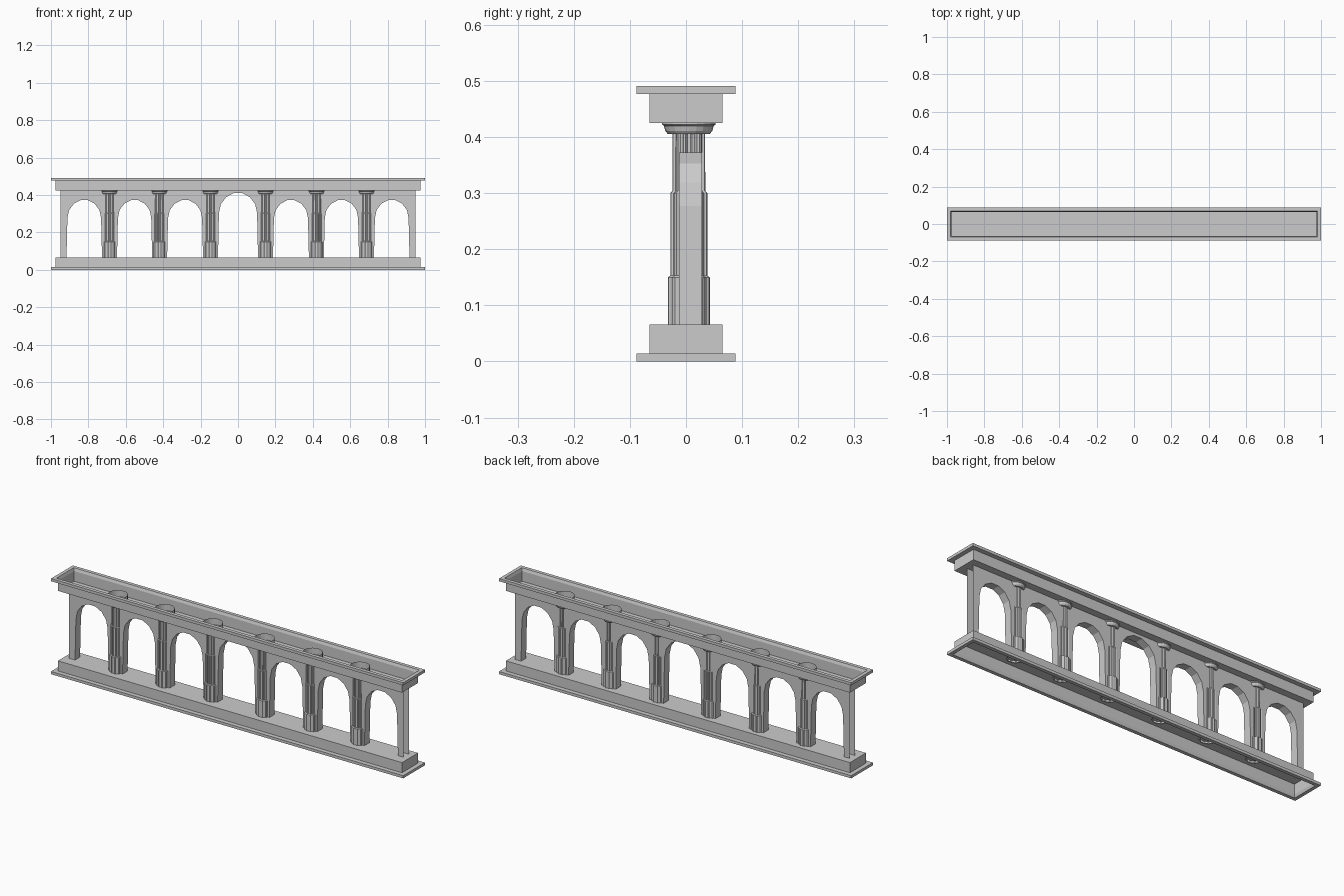
import bpy
from math import sin, cos, pi

if "Cube" in bpy.data.objects:
    bpy.data.objects.remove(bpy.data.objects["Cube"])


def make(name, verts, faces):
    me = bpy.data.meshes.new(name)
    me.from_pydata(verts, [], faces)
    me.update()
    ob = bpy.data.objects.new(name, me)
    bpy.context.collection.objects.link(ob)
    return ob


def loft(name, rings, cap_first=False):
    """Join equal-length closed rings with quads."""
    n = len(rings[0])
    verts = [v for r in rings for v in r]
    faces = [(k * n + i, k * n + (i + 1) % n, (k + 1) * n + (i + 1) % n, (k + 1) * n + i)
             for k in range(len(rings) - 1) for i in range(n)]
    if cap_first:
        faces.append(tuple(range(n))[::-1])
    return make(name, verts, faces)


def rect(hx, hy, z):
    return [(-hx, -hy, z), (hx, -hy, z), (hx, hy, z), (-hx, hy, z)]


# Hollow trays: cornice opens upward, plinth is its mirror image opening downward
H = 0.491
TRAY = [(0.977, 0.065, 0.425), (0.977, 0.065, 0.477), (1.0, 0.088, 0.477),
        (1.0, 0.088, H), (0.982, 0.070, H), (0.977, 0.065, 0.477)]
loft("cornice", [rect(*p) for p in TRAY], True)
plinth = loft("plinth", [rect(x, y, H - z) for x, y, z in TRAY], True)
plinth.data.flip_normals()

# Arcade wall: front and back sheets joined by the arch linings, open ends
Y0, Y1, ZB, ZT, XE = -0.0125, 0.0285, 0.066, 0.425, 0.95
HALF_ARCHES = [(-0.822, 0.095, 0.372), (-0.553, 0.094, 0.372), (-0.283, 0.096, 0.372)]
ARCHES = HALF_ARCHES + [(0, 0.107, 0.410)] + [(-x, h, a) for x, h, a in HALF_ARCHES[::-1]]
SEG = 7


def arch_points(cx, half, apex):
    r = half - 0.005
    spring = apex - half
    pts = [(cx - half, ZB)]
    for i in range(SEG + 1):
        t = pi - pi * i / SEG
        pts.append((cx + r * cos(t), spring + half * sin(t) / sin(pi * (SEG // 2) / SEG)))
    return pts + [(cx + half, ZB)]


outline, lining = [(-XE, ZB)], []
for a in ARCHES:
    pts = arch_points(*a)
    start = len(outline)
    lining += [(start + i, start + i + 1) for i in range(len(pts) - 1)]
    outline += pts
outline += [(XE, ZB), (XE, ZT), (-XE, ZT)]
n = len(outline)
verts = [(x, Y0, z) for x, z in outline] + [(x, Y1, z) for x, z in outline]
faces = [tuple(range(n)), tuple(range(2 * n - 1, n - 1, -1))]
faces += [(j, i, i + n, j + n) for i, j in lining]
make("arcade_wall", verts, faces)

# Fluted columns with filled lower flutes, and round flaring capitals
FLUTES, YC = 12, 0.005


def flute_ring(cx, r, depth, z):
    ring = []
    for i in range(FLUTES):
        for off, rr in ((-0.36, r), (-0.2, r * depth), (0.2, r * depth), (0.36, r)):
            t = 2 * pi * (i + off) / FLUTES
            ring.append((cx + rr * cos(t), YC + rr * sin(t), z))
    return ring


def circle(cx, r, z, sides=20):
    return [(cx + r * cos(2 * pi * i / sides), YC + r * sin(2 * pi * i / sides), z)
            for i in range(sides)]


SHAFT = [(0.038, 0.93, 0.055), (0.038, 0.93, 0.150), (0.0335, 0.88, 0.153),
         (0.0335, 0.88, 0.300), (0.030, 0.86, 0.304), (0.0295, 0.86, 0.406)]
CAPITAL = [(0.028, 0.405), (0.037, 0.405), (0.042, 0.411), (0.0445, 0.420),
           (0.0475, 0.422), (0.0475, 0.458)]
for k, x in enumerate((-0.687, -0.42, -0.147, 0.147, 0.42, 0.687), 1):
    loft(f"column_shaft_{k}", [flute_ring(x, *s) for s in SHAFT])
    loft(f"column_capital_{k}", [circle(x, r, z) for r, z in CAPITAL])
